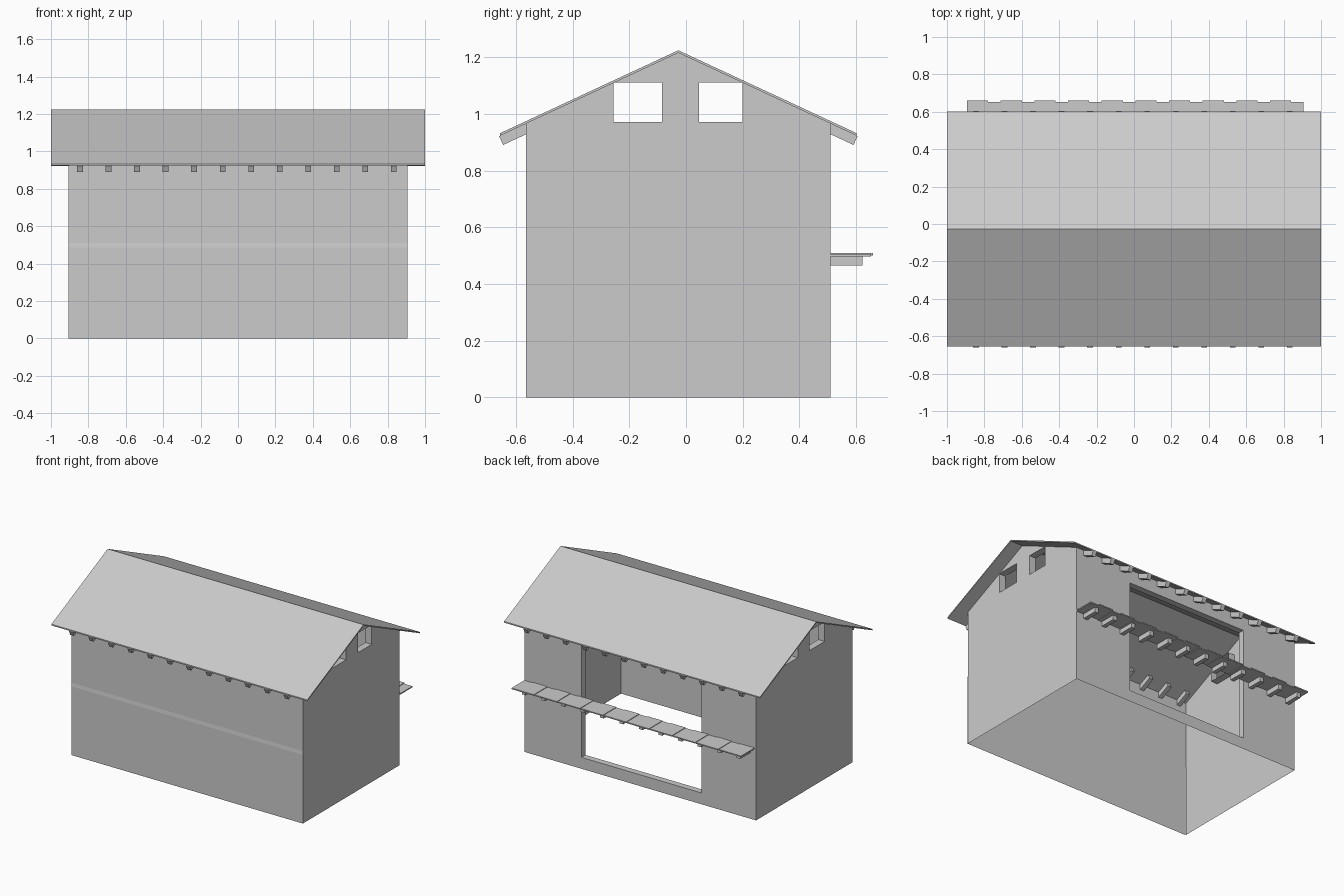
import bpy, bmesh
from mathutils import Vector

if "Cube" in bpy.data.objects:
    bpy.data.objects.remove(bpy.data.objects["Cube"])

RIDGE_Y, RIDGE_Z, SLOPE = -0.027, 1.224, 0.465
HALF_X, FRONT, BACK = 0.905, -0.565, 0.51


def roof_z(y, drop=0.0):
    return RIDGE_Z - drop - SLOPE * abs(y - RIDGE_Y)


def finish(bm, name):
    bmesh.ops.recalc_face_normals(bm, faces=bm.faces)
    mesh = bpy.data.meshes.new(name)
    bm.to_mesh(mesh)
    bm.free()
    obj = bpy.data.objects.new(name, mesh)
    bpy.context.collection.objects.link(obj)
    return obj


def rect(a0, a1, b0, b1):
    return [(a0, b0), (a1, b0), (a1, b1), (a0, b1)]


def wall(name, outline, holes, place, normal, reveal):
    """Single-sheet wall with openings; each opening gets inward reveals."""
    bm = bmesh.new()
    loops = []
    for pts in [outline] + holes:
        vs = [bm.verts.new(place(*p)) for p in pts]
        loops.append([bm.edges.new((vs[i], vs[(i + 1) % len(vs)])) for i in range(len(vs))])
    bmesh.ops.triangle_fill(bm, use_beauty=True, use_dissolve=False,
                            edges=[e for l in loops for e in l], normal=normal)
    for l in loops[1:]:
        ext = bmesh.ops.extrude_edge_only(bm, edges=l)["geom"]
        bmesh.ops.translate(bm, vec=reveal, verts=[g for g in ext if isinstance(g, bmesh.types.BMVert)])
    return finish(bm, name)


def prism(bm, profile, x0, x1):
    """Extrude a y-z profile along x."""
    a = [bm.verts.new((x0, y, z)) for y, z in profile]
    b = [bm.verts.new((x1, y, z)) for y, z in profile]
    bm.faces.new(a)
    bm.faces.new(b[::-1])
    n = len(profile)
    for i in range(n):
        j = (i + 1) % n
        bm.faces.new((a[i], b[i], b[j], a[j]))


# Front wall: wider below the moulding line at mid height
bm = bmesh.new()
prof = [(FRONT - 0.003, 0), (FRONT - 0.003, 0.485), (FRONT, 0.51), (FRONT, roof_z(FRONT, 0.005))]
rows = [[bm.verts.new((x, y, z)) for x in (-HALF_X, HALF_X)] for y, z in prof]
for r, s in zip(rows, rows[1:]):
    bm.faces.new((r[0], r[1], s[1], s[0]))
finish(bm, "front_wall")

# Back wall with the large opening
wall("back_wall", rect(-HALF_X, HALF_X, 0, roof_z(BACK, 0.005)), [rect(-0.48, 0.46, 0.08, 0.87)],
     lambda a, b: (a, BACK, b), Vector((0, 1, 0)), Vector((0, -0.045, 0)))

# Gable walls with two attic windows each
gable = [(FRONT, 0), (BACK, 0), (BACK, roof_z(BACK, 0.005)),
         (RIDGE_Y, roof_z(RIDGE_Y, 0.005)), (FRONT, roof_z(FRONT, 0.005))]
windows = [rect(-0.255, -0.085, 0.972, 1.110), rect(0.045, 0.20, 0.972, 1.110)]
for side, name in ((1, "right_gable_wall"), (-1, "left_gable_wall")):
    wall(name, gable, windows, lambda a, b, s=side: (s * HALF_X, a, b),
         Vector((side, 0, 0)), Vector((-side * 0.05, 0, 0)))

# Thin roof
bm = bmesh.new()
ys = (-0.655, RIDGE_Y, 0.602)
prism(bm, [(y, roof_z(y)) for y in ys] + [(y, roof_z(y, 0.009)) for y in reversed(ys)], -1, 1)
finish(bm, "roof")

# Rafter tails under both eaves and joists under the balcony
rafters, joists = bmesh.new(), bmesh.new()
along = Vector((1, -SLOPE)).normalized()
down = Vector((-SLOPE, -1)).normalized() * 0.034
for i in range(12):
    x = -0.845 + 0.1525 * i
    for s in (-1, 1):
        d_end = 0.632
        top = Vector((d_end, -SLOPE * d_end - 0.009))
        inner = top - along * 0.19
        pts = [top, top + down, inner + down, inner]
        prism(rafters, [(RIDGE_Y + s * p.x, RIDGE_Z + p.y) for p in pts], x - 0.015, x + 0.015)
    prism(joists, rect(BACK, 0.622, 0.465, 0.5), x - 0.015, x + 0.015)
finish(rafters, "rafter_tails")
finish(joists, "balcony_joists")

# Balcony boards, alternating wide and narrow with staggered ends
bm = bmesh.new()
for i in range(10):
    x = -0.893 + 0.18 * i
    prism(bm, rect(BACK, 0.66, 0.501, 0.509), x, x + 0.113)
    prism(bm, rect(BACK, 0.652, 0.497, 0.505), x + 0.113, x + 0.18)
finish(bm, "balcony_boards")
